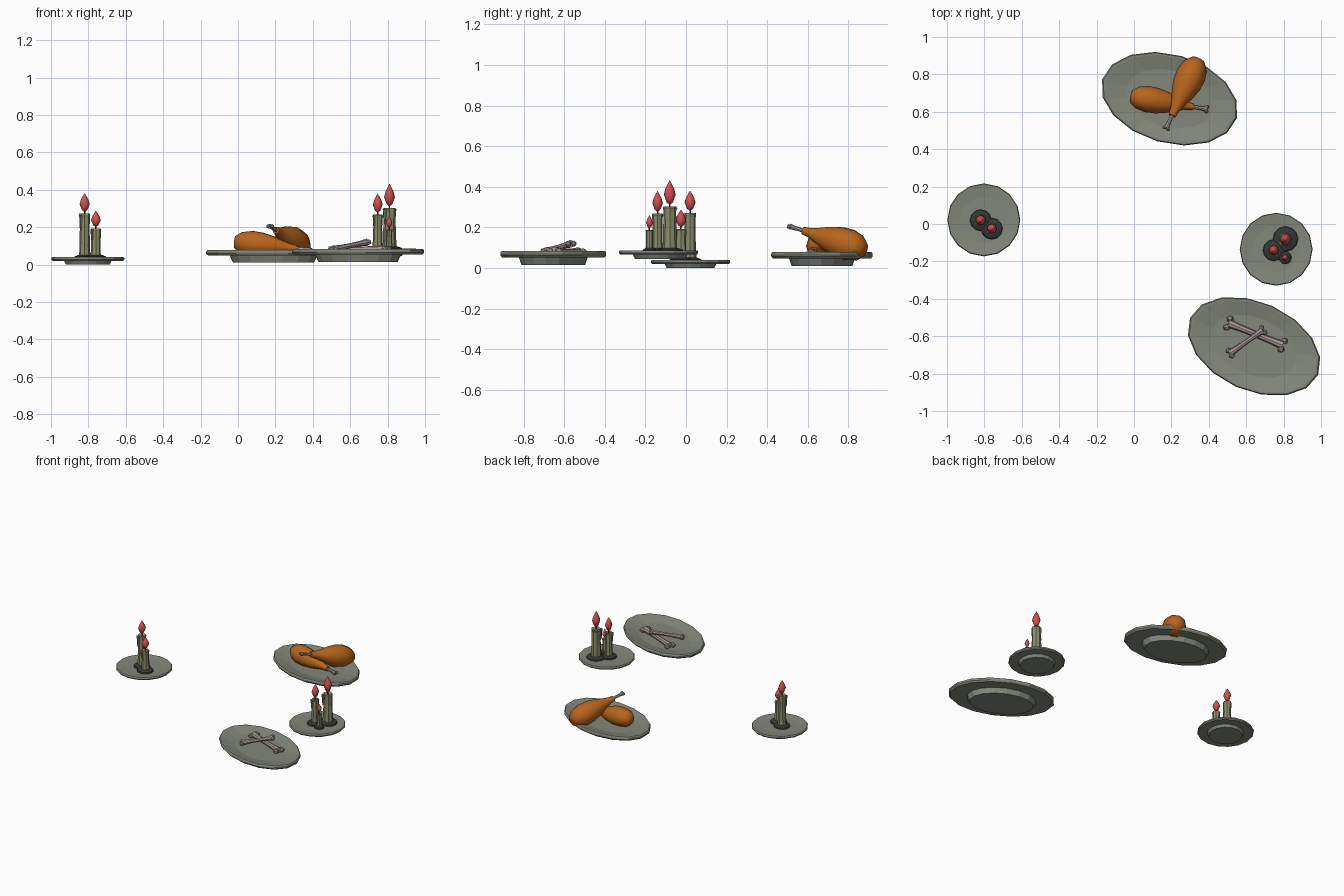
import bpy, bmesh, math, random
from mathutils import Vector, Matrix

if "Cube" in bpy.data.objects:
    bpy.data.objects.remove(bpy.data.objects["Cube"])

random.seed(4)


def material(name, rgb):
    m = bpy.data.materials.new(name)
    m.diffuse_color = (*rgb, 1)
    m.use_nodes = True
    m.node_tree.nodes["Principled BSDF"].inputs["Base Color"].default_value = m.diffuse_color
    return m


PLATE = material("pewter", (0.23, 0.245, 0.20))
WAX = material("wax", (0.27, 0.27, 0.16))
FLAME = material("flame", (0.65, 0.08, 0.08))
DARK = material("dark_holder", (0.035, 0.037, 0.035))
MEAT = material("roast_meat", (0.48, 0.13, 0.012))
BONE = material("bone", (0.42, 0.33, 0.33))


def lathe(bm, profile, sides, jitter=0.0):
    """Revolve (radius, height) points about local z; radius 0 makes a pole."""
    rings = []
    for r, z in profile:
        if r == 0:
            rings.append([bm.verts.new((0, 0, z))])
            continue
        ring = []
        for i in range(sides):
            a = 2 * math.pi * i / sides
            k = r * (1 + random.uniform(-jitter, jitter))
            ring.append(bm.verts.new((k * math.cos(a), k * math.sin(a), z)))
        rings.append(ring)
    for lo, hi in zip(rings, rings[1:]):
        for i in range(sides):
            j = (i + 1) % sides
            if len(lo) == 1:
                bm.faces.new((lo[0], hi[j], hi[i]))
            elif len(hi) == 1:
                bm.faces.new((lo[i], lo[j], hi[0]))
            else:
                bm.faces.new((lo[i], lo[j], hi[j], hi[i]))


def finish(bm, name, mat, loc, quat=None, smooth=None):
    bmesh.ops.recalc_face_normals(bm, faces=bm.faces)
    me = bpy.data.meshes.new(name)
    bm.to_mesh(me)
    bm.free()
    ob = bpy.data.objects.new(name, me)
    bpy.context.collection.objects.link(ob)
    me.materials.append(mat)
    ob.location = loc
    if quat:
        ob.rotation_mode = 'QUATERNION'
        ob.rotation_quaternion = quat
    if smooth:
        bpy.ops.object.select_all(action='DESELECT')
        ob.select_set(True)
        bpy.context.view_layer.objects.active = ob
        bpy.ops.object.shade_smooth_by_angle(angle=math.radians(smooth))
    return ob


# Footed plate with a shallow well
def plate(name, loc, a, b, h, rim, well, turn=0):
    bm = bmesh.new()
    lathe(bm, [(0, 0), (0.60, 0), (0.65, h - rim), (0.97, h - rim),
               (1.0, h - rim * 0.65), (1.0, h - rim * 0.3), (0.98, h),
               (0.94, h), (0.64, h - well), (0, h - well)], 16)
    ob = finish(bm, name, PLATE, loc)
    ob.scale = (a, b, 1)
    ob.rotation_euler.z = math.radians(turn)


plate("left_candle_plate", (-0.803, 0.022, 0), 0.195, 0.195, 0.04, 0.02, 0.006)
plate("right_candle_plate", (0.76, -0.135, 0.045), 0.195, 0.195, 0.042, 0.02, 0.006)
plate("meat_plate", (0.19, 0.67, 0.01), 0.375, 0.237, 0.068, 0.03, 0.018, -16)
plate("bone_plate", (0.642, -0.654, 0.015), 0.375, 0.237, 0.068, 0.03, 0.018, -24)


# Candle: dark puddle holder, lumpy wax column, wick and teardrop flame
def candle(name, x, y, floor, top, r, puddle, flame_r, flame_top):
    bm = bmesh.new()
    lathe(bm, [(0, 0), (puddle, 0), (puddle * 0.95, 0.010),
               (puddle * 0.6, 0.018), (0, 0.018)], 12)
    finish(bm, name + "_holder", DARK, (x, y, floor))
    h = top - floor
    bm = bmesh.new()
    lathe(bm, [(0, 0), (r * 1.05, 0), (r * 0.95, h * 0.3), (r * 0.9, h * 0.65),
               (r * 0.95, h * 0.9), (r * 1.03, h * 0.97), (r * 0.9, h),
               (r * 0.6, h - 0.006), (0, h - 0.006)], 8, 0.07)
    # wax drip running down the side
    bmesh.ops.create_cone(bm, cap_ends=True, segments=6, radius1=r * 0.15,
                          radius2=r * 0.32, depth=h * 0.35,
                          matrix=Matrix.Translation((-r * 0.7, -r * 0.6, h * 0.8)))
    finish(bm, name + "_wax", WAX, (x, y, floor))
    bm = bmesh.new()
    lathe(bm, [(0, -0.01), (0.004, -0.01), (0.004, 0.016), (0, 0.016)], 5)
    finish(bm, name + "_wick", DARK, (x, y, top))
    z0 = top + 0.008
    f = flame_top - z0
    bm = bmesh.new()
    lathe(bm, [(0, 0), (flame_r * 0.55, f * 0.12), (flame_r, f * 0.42),
               (flame_r * 0.75, f * 0.65), (flame_r * 0.3, f * 0.87), (0, f)], 8)
    finish(bm, name + "_flame", FLAME, (x, y, z0), smooth=60)


candle("left_tall_candle", -0.82, 0.02, 0.033, 0.272, 0.030, 0.058, 0.027, 0.382)
candle("left_short_candle", -0.76, -0.025, 0.033, 0.192, 0.028, 0.058, 0.026, 0.288)
candle("right_tall_candle", 0.81, -0.08, 0.080, 0.302, 0.035, 0.068, 0.029, 0.433)
candle("right_mid_candle", 0.747, -0.14, 0.080, 0.268, 0.027, 0.058, 0.026, 0.380)
candle("right_small_candle", 0.808, -0.18, 0.080, 0.188, 0.018, 0.035, 0.017, 0.260)


def aim(p, q):
    d = Vector(q) - Vector(p)
    return d.to_track_quat('Z', 'Y'), d.length


# Bone: waisted shaft with twin knuckles at the chosen ends
def bone(name, p, q, r, knob, spread, both=True):
    quat, n = aim(p, q)
    bm = bmesh.new()
    lathe(bm, [(0, 0), (r * 1.3, 0), (r, n * 0.2), (r * 0.9, n * 0.5),
               (r, n * 0.8), (r * 1.3, n), (0, n)], 8)
    for z in ([0, n] if both else [n]):
        for s in (-1, 1):
            bmesh.ops.create_icosphere(bm, subdivisions=1, radius=knob,
                                       matrix=Matrix.Translation((s * spread, 0, z)))
    finish(bm, name, BONE, p, quat)


bone("lower_bone", (0.505, -0.53, 0.079), (0.795, -0.648, 0.082), 0.018, 0.020, 0.024)
bone("upper_bone", (0.515, -0.69, 0.083), (0.69, -0.567, 0.120), 0.015, 0.016, 0.016)


# Drumstick: teardrop meat with a bone sticking out of the thin end
def drumstick(name, p, q, fat):
    quat, n = aim(p, q)
    shape = [(0, 0), (0.034, 0.01), (0.060, 0.09), (0.073, 0.22), (0.070, 0.36),
             (0.056, 0.50), (0.036, 0.63), (0.022, 0.74), (0.018, 0.82), (0, 0.82)]
    bm = bmesh.new()
    lathe(bm, [(r * fat, t * n) for r, t in shape], 10)
    finish(bm, name + "_meat", MEAT, p, quat, smooth=50)
    start = Vector(p).lerp(Vector(q), 0.7)
    bone(name + "_bone", start, Vector(q), 0.011, 0.012, 0.011, both=False)


drumstick("lying_drumstick", (-0.02, 0.683, 0.122), (0.388, 0.614, 0.078), 0.97)
drumstick("leaning_drumstick", (0.345, 0.882, 0.088), (0.172, 0.512, 0.205), 1.1)
